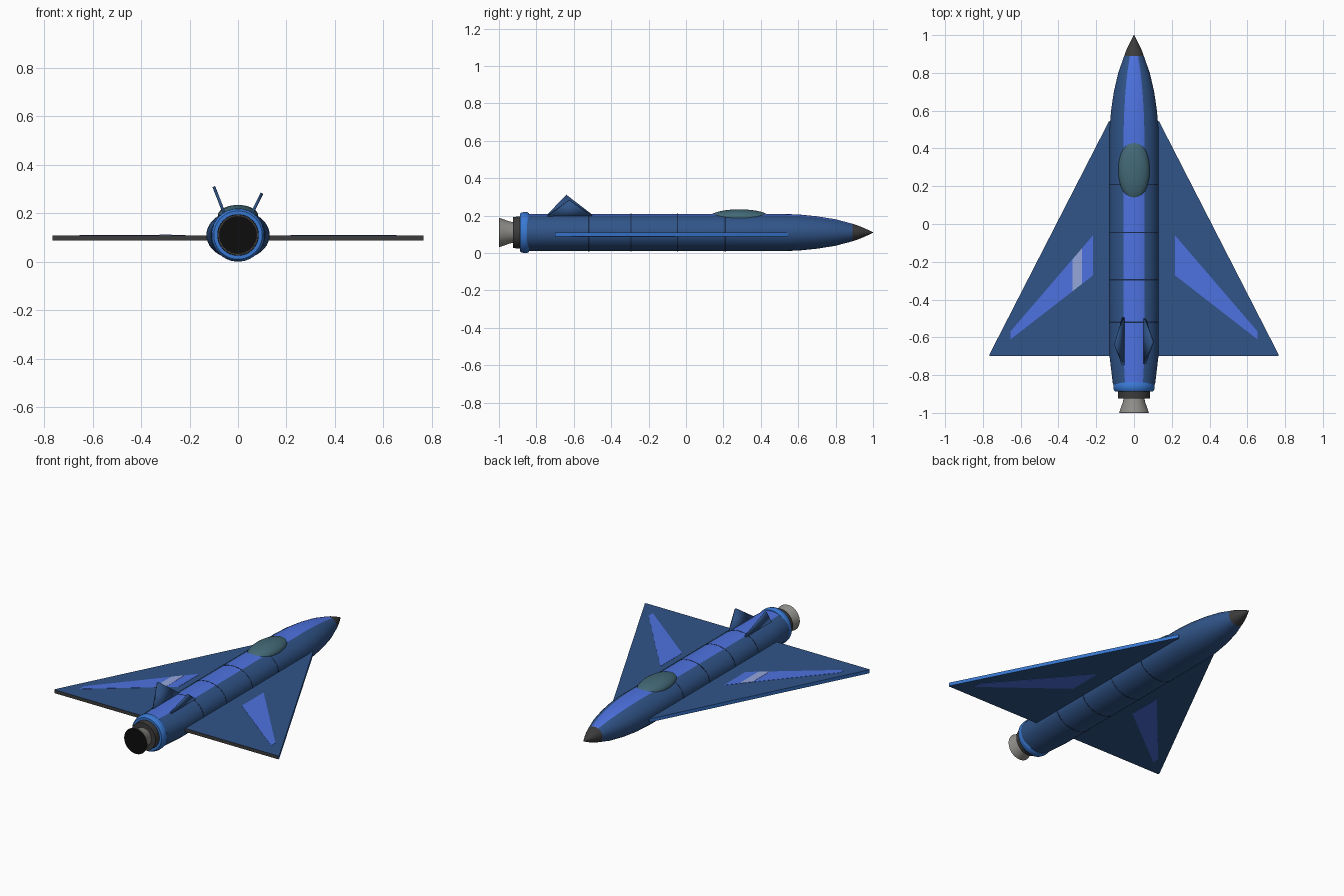
import bpy, bmesh
from math import sin, cos, radians, tau

if "Cube" in bpy.data.objects:
    bpy.data.objects.remove(bpy.data.objects["Cube"])

ZC = 0.11  # height of the fuselage axis


def material(name, r, g, b):
    m = bpy.data.materials.new(name)
    m.diffuse_color = (r, g, b, 1)
    m.use_nodes = True
    m.node_tree.nodes["Principled BSDF"].inputs["Base Color"].default_value = m.diffuse_color
    return m


BODY = material("navy", 0.03, 0.09, 0.25)
STRIPE = material("stripe_blue", 0.075, 0.17, 0.75)
TRIM = material("trim_blue", 0.04, 0.19, 0.65)
PALE = material("pale_blue", 0.3, 0.38, 0.72)
GLASS = material("canopy_teal", 0.055, 0.14, 0.18)
DARK = material("charcoal", 0.045, 0.045, 0.045)
LINE = material("panel_line", 0.01, 0.025, 0.07)
METAL = material("nozzle_metal", 0.28, 0.27, 0.25)
BLACK = material("black", 0.004, 0.004, 0.004)


def finish(bm, name, *mats):
    bmesh.ops.recalc_face_normals(bm, faces=bm.faces)
    me = bpy.data.meshes.new(name)
    bm.to_mesh(me)
    bm.free()
    ob = bpy.data.objects.new(name, me)
    bpy.context.collection.objects.link(ob)
    for m in mats:
        me.materials.append(m)
    bpy.ops.object.select_all(action='DESELECT')
    ob.select_set(True)
    bpy.context.view_layer.objects.active = ob
    bpy.ops.object.shade_smooth_by_angle(angle=radians(35))
    return ob


def loft(name, stations, *mats, n=36):
    """Elliptical rings (y, half width, half height) along y; top faces take a second material."""
    bm = bmesh.new()
    rings = []
    for y, rx, rz in stations:
        rings.append([bm.verts.new((rx * sin(a), y, ZC + rz * cos(a)))
                      for a in (tau * (i + 0.5) / n for i in range(n))])
    for a, b in zip(rings, rings[1:]):
        for i in range(n):
            f = bm.faces.new((a[i], a[(i + 1) % n], b[(i + 1) % n], b[i]))
            if len(mats) > 1 and i in (n - 3, n - 2, n - 1, 0, 1):
                f.material_index = 1
    bm.faces.new(rings[0])
    bm.faces.new(rings[-1])
    return finish(bm, name, *mats)


def slab(name, pts, z0, z1, *mats, side_mats=()):
    """Flat outline extruded from z0 to z1."""
    bm = bmesh.new()
    lo = [bm.verts.new((x, y, z0)) for x, y in pts]
    hi = [bm.verts.new((x, y, z1)) for x, y in pts]
    bm.faces.new(lo)
    bm.faces.new(hi)
    k = len(pts)
    for i in range(k):
        f = bm.faces.new((lo[i], lo[(i + 1) % k], hi[(i + 1) % k], hi[i]))
        if side_mats:
            f.material_index = side_mats[i]
    return finish(bm, name, *mats)


def mirror(ob):
    ob.modifiers.new("Mirror", 'MIRROR').use_axis = (True, False, False)


# fuselage with a bright spine stripe, and the dark nose tip
loft("fuselage", [(-0.85, 0.112, 0.1), (-0.7, 0.13, 0.1), (-0.3, 0.13, 0.1), (0.1, 0.13, 0.1),
                  (0.5, 0.13, 0.1), (0.6, 0.122, 0.097), (0.7, 0.107, 0.087),
                  (0.8, 0.084, 0.071), (0.89, 0.052, 0.047)], BODY, STRIPE)
loft("nose_tip", [(0.89, 0.052, 0.047), (0.92, 0.041, 0.037), (0.95, 0.027, 0.025),
                  (0.98, 0.012, 0.011), (1.0, 0.001, 0.001)], DARK)

# panel seams around the body
for i, y in enumerate((0.21, -0.045, -0.295, -0.52)):
    loft(f"panel_seam_{i + 1}", [(y - 0.003, 0.1308, 0.1008), (y + 0.003, 0.1308, 0.1008)], LINE)

# engine: trim ring, collar, flared nozzle, exhaust
loft("tail_ring", [(-0.888, 0.1, 0.1), (-0.88, 0.107, 0.107), (-0.865, 0.11, 0.11),
                   (-0.85, 0.11, 0.11), (-0.84, 0.104, 0.104)], TRIM)
loft("engine_collar", [(-0.925, 0.084, 0.084), (-0.87, 0.086, 0.086)], DARK)
loft("engine_nozzle", [(-0.998, 0.079, 0.079), (-0.97, 0.069, 0.069),
                       (-0.945, 0.06, 0.06), (-0.915, 0.053, 0.053)], METAL)
loft("exhaust", [(-1.0, 0.077, 0.077), (-0.996, 0.077, 0.077)], BLACK)

# canopy bubble
bm = bmesh.new()
bmesh.ops.create_uvsphere(bm, u_segments=32, v_segments=16, radius=1)
bmesh.ops.scale(bm, vec=(0.083, 0.162, 0.044), verts=bm.verts)
bmesh.ops.translate(bm, vec=(0, 0.285, 0.19), verts=bm.verts)
finish(bm, "canopy", GLASS)

# delta wings: bright leading edge, dark trailing edge
mirror(slab("wings", [(0.1, 0.52), (0.132, 0.545), (0.765, -0.69), (0.765, -0.7), (0.1, -0.7)],
            0.088, 0.109, BODY, TRIM, DARK, side_mats=(1, 1, 1, 2, 0)))

# painted wing panels on both faces, pale bar on the left wing
mirror(slab("wing_panels", [(0.217, -0.06), (0.217, -0.272), (0.655, -0.612), (0.655, -0.57)],
            0.0868, 0.1102, STRIPE))
slab("wing_pale_bar", [(-0.275, -0.128), (-0.275, -0.317), (-0.325, -0.356), (-0.325, -0.186)],
     0.1, 0.1112, PALE)


# canted triangular tail fins (left one taller)
def fin(name, pts):
    bm = bmesh.new()
    bm.faces.new([bm.verts.new(p) for p in pts])
    ob = finish(bm, name, BODY)
    s = ob.modifiers.new("Solidify", 'SOLIDIFY')
    s.thickness, s.offset = 0.012, 0


fin("left_tail_fin", [(-0.055, -0.75, 0.195), (-0.055, -0.49, 0.195), (-0.1, -0.64, 0.31)])
fin("right_tail_fin", [(0.055, -0.745, 0.195), (0.055, -0.495, 0.195), (0.099, -0.625, 0.282)])
